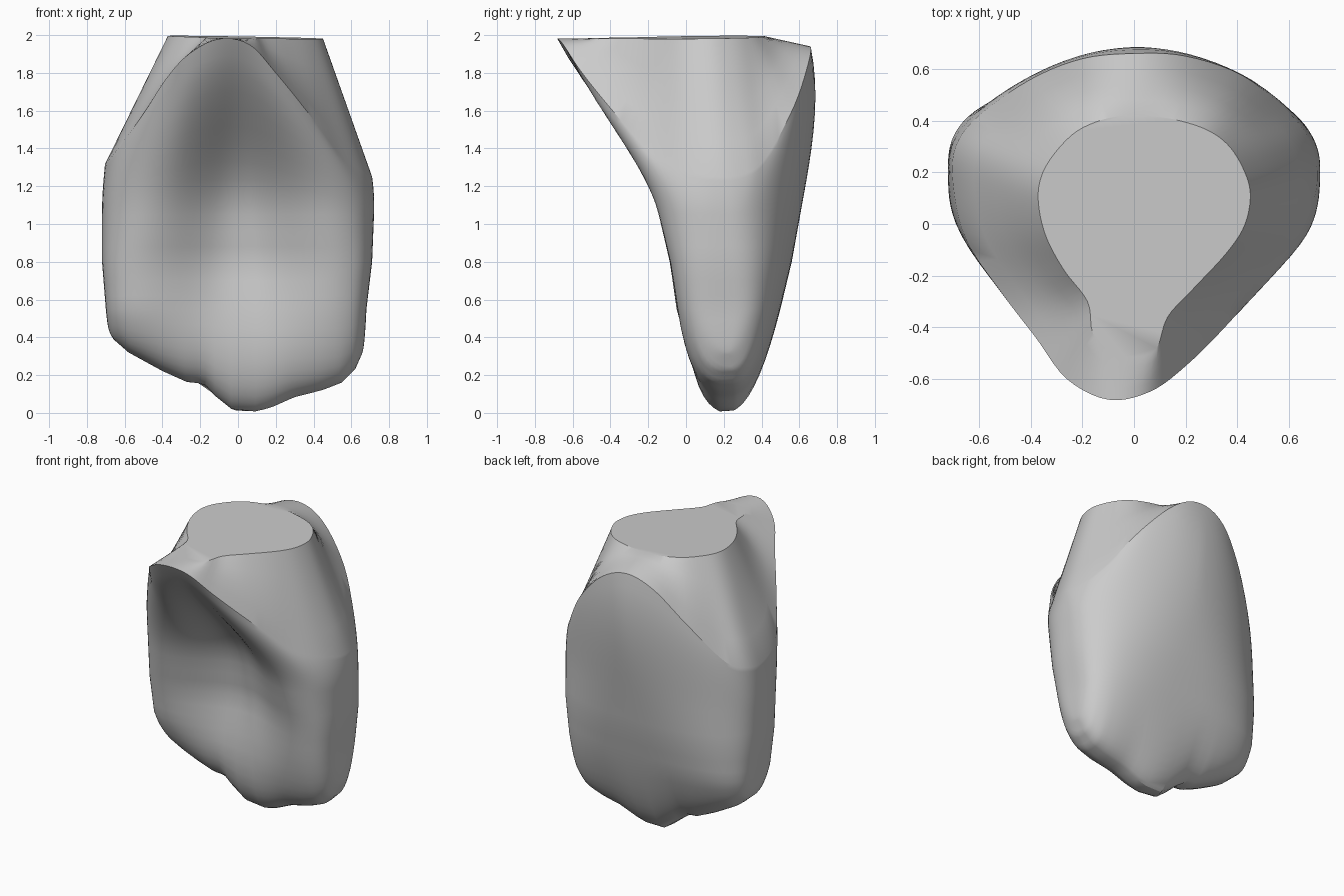
import bpy, bmesh, math
from mathutils import Vector

cube = bpy.data.objects.get("Cube")
if cube:
    bpy.data.objects.remove(cube, do_unlink=True)

STEPS = 5          # spline subdivisions between outline points
RIDGE_Y = 0.22     # depth of the biting edge

# Scalloped neck line, anticlockwise from the +x side
NECK = [(.71, .17, 1.25), (.68, .32, 1.27), (.6, .43, 1.36), (.42, .575, 1.63),
        (.2, .65, 1.86), (0, .66, 1.94), (-.2, .64, 1.87), (-.4, .56, 1.65),
        (-.6, .42, 1.39), (-.69, .3, 1.33), (-.7, .15, 1.32), (-.65, -.06, 1.38),
        (-.51, -.27, 1.57), (-.38, -.44, 1.77), (-.26, -.6, 1.9), (-.1, -.68, 1.98),
        (.06, -.65, 1.95), (.2, -.55, 1.8), (.37, -.38, 1.59), (.53, -.19, 1.38),
        (.66, 0, 1.28)]
# Outline of the flat top, matched point by point
TOP = [(.45, .12), (.42, .22), (.36, .31), (.27, .37), (.13, .41), (0, .42),
       (-.1, .41), (-.22, .36), (-.31, .27), (-.36, .18), (-.37, .08),
       (-.34, -.05), (-.27, -.18), (-.18, -.3), (-.16, -.42), (-.1, -.5),
       (.07, -.5), (.13, -.36), (.23, -.25), (.36, -.11), (.43, 0)]
# Biting edge: x, z
EDGE = [(-.72, .5), (-.66, .39), (-.58, .32), (-.4, .22), (-.27, .16), (-.18, .15),
        (-.1, .06), (-.03, .01), (.05, -.01), (.17, .02), (.3, .08), (.45, .12),
        (.55, .16), (.62, .23), (.66, .32), (.72, .48)]
# Body sections: z, left x, right x, front y, back y,
# hollow depth, hollow width, front roundness, back roundness
SECTIONS = [(.55, -.70, .68, -.12, .5, .16, .42, .56, .66),
            (.8, -.72, .71, -.18, .56, .25, .4, .61, .8),
            (1.05, -.72, .72, -.25, .605, .28, .36, .7, .95)]


def closed_spline(points):
    pts = [Vector(p) for p in points]
    n, out = len(pts), []
    for i in range(n):
        a, b, c, d = (pts[(i + k) % n] for k in (-1, 0, 1, 2))
        for s in range(STEPS):
            t = s / STEPS
            out.append(b + (c - a) * (t / 2) + (a * 2 - b * 5 + c * 4 - d) * (t * t / 2)
                       + (b * 3 - a - c * 3 + d) * (t ** 3 / 2))
    return out


def lookup(table, key):
    """Linear interpolation of the rows of a table by their first value."""
    key = min(max(key, table[0][0]), table[-1][0])
    for lo, hi in zip(table, table[1:]):
        if key <= hi[0]:
            t = (key - lo[0]) / (hi[0] - lo[0])
            return [p + (q - p) * t for p, q in zip(lo, hi)]


def spow(v, e):
    return math.copysign(abs(v) ** e, v)


def body_point(angle, z, f=1.0):
    """Point on the body; f under 1 narrows it towards the biting edge."""
    level, left, right, front, back, hollow, width, round_f, round_b = lookup(SECTIONS, z)
    c, s = math.cos(angle), math.sin(angle)
    e = round_f if s < 0 else round_b
    x = (left + right) / 2 + (right - left) / 2 * spow(c, e) * (.96 + .04 * f)
    depth = (back - RIDGE_Y) if s > 0 else (RIDGE_Y - front)
    y = RIDGE_Y + depth * spow(s, e) * f
    if s < 0:
        y += hollow * f ** 3 * math.exp(-(x / width) ** 2) * min(1, -s * 1.5)
    if f < 1:
        low = lookup(EDGE, x)[1]
        z = low + (z - low) * f ** (2 + 3 * x * x)    # blunter towards the corners
    return Vector((x, y, z))


neck = closed_spline(NECK)
top = closed_spline([(x, y, 1.988 - .018 * x + .012 * y) for x, y in TOP])
angles = [math.atan2(p.y - .17, p.x) for p in neck]
rings = []

# Biting edge and straight body
for f in (.12, .2, .3, .4, .5, .6, .7, .8, .9):
    rings.append([body_point(a, .55, f) for a in angles])
for z in (.55, .62, .7, .8, .88, .96, 1.05):
    rings.append([body_point(a, z) for a in angles])

# Body sweeping up to the scalloped neck line, fuller under the front lobe
start = rings[-1]
below = [body_point(a, .8) for a in angles]
for k in range(1, 11):
    u = k / 10
    ring = []
    for p, q, n, a in zip(start, below, neck, angles):
        rise = n.z - 1.05
        tangent = (p - q) * (rise / .25)
        point = p + tangent * u + (n - p - tangent) * (u * u)
        swell = .15 + .7 * max(0, -math.sin(a)) ** 6
        outward = Vector((0, math.sin(a), 0))
        ring.append(point + outward * (swell * rise * u * u * (1 - u)))
    rings.append(ring)

# Stump tapering from the neck line to the flat top
for k in range(1, 5):
    rings.append([n.lerp(t, k / 4) for n, t in zip(neck, top)])

bm = bmesh.new()
loops = [[bm.verts.new(p) for p in ring] for ring in rings]
count = len(angles)
for lo, hi in zip(loops, loops[1:]):
    for i in range(count):
        j = (i + 1) % count
        bm.faces.new((lo[i], lo[j], hi[j], hi[i]))
bottom = bm.faces.new(loops[0][::-1])
bm.faces.new(loops[-1])
bmesh.ops.triangulate(bm, faces=[bottom])
bmesh.ops.recalc_face_normals(bm, faces=bm.faces)

mesh = bpy.data.meshes.new("tooth_crown")
bm.to_mesh(mesh)
bm.free()
crown = bpy.data.objects.new("tooth_crown", mesh)
bpy.context.collection.objects.link(crown)

# Plain grey material
grey = bpy.data.materials.new("plain_grey")
grey.use_nodes = True
colour = (.6, .6, .6, 1)
grey.diffuse_color = colour
grey.node_tree.nodes["Principled BSDF"].inputs["Base Color"].default_value = colour
mesh.materials.append(grey)

bpy.ops.object.select_all(action='DESELECT')
crown.select_set(True)
bpy.context.view_layer.objects.active = crown
bpy.ops.object.shade_smooth_by_angle(angle=math.radians(26))
